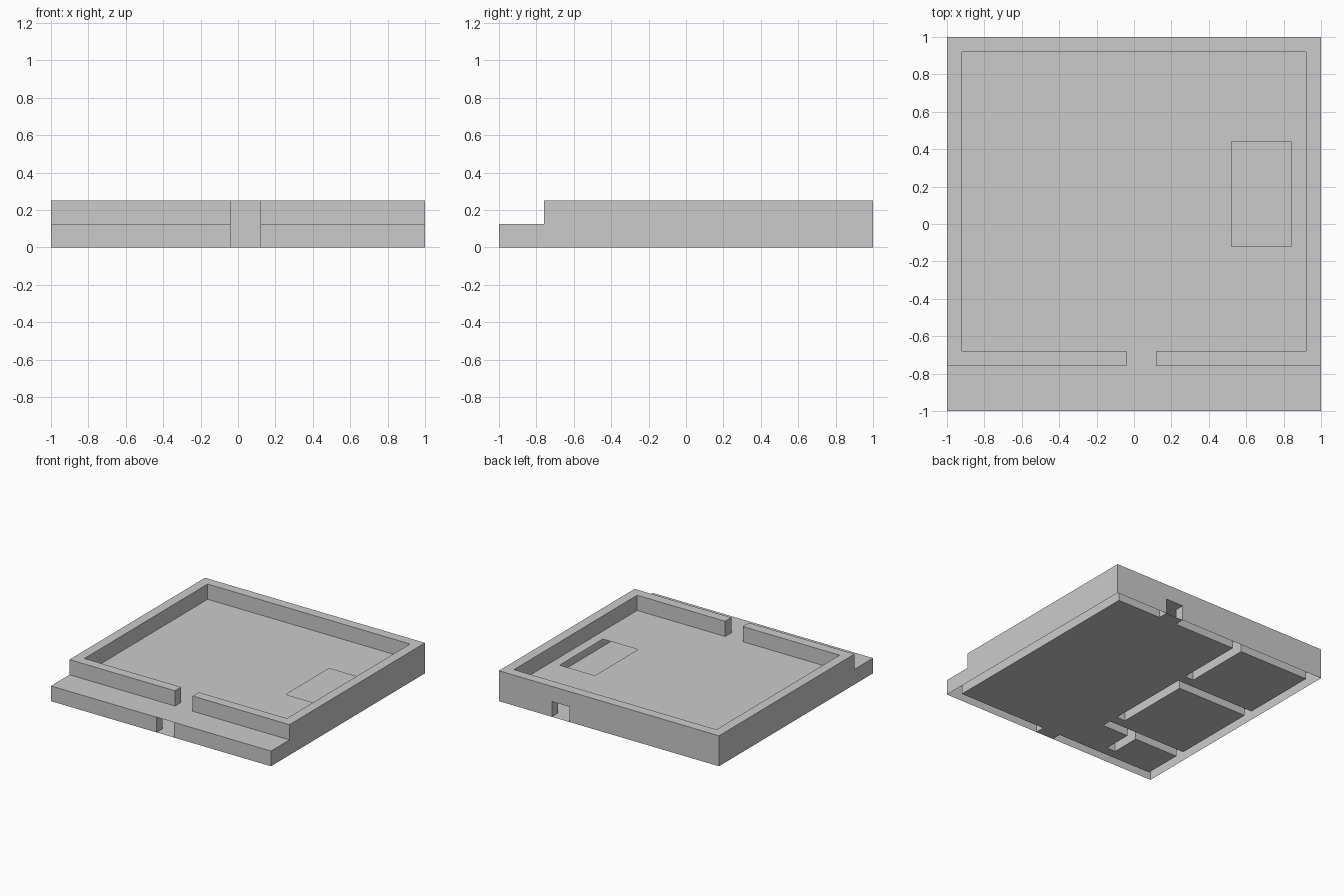
import bpy, bmesh, math

if "Cube" in bpy.data.objects:
    bpy.data.objects.remove(bpy.data.objects["Cube"])

T = 0.08      # wall thickness
MID = 0.125   # storey height


def inside(x, y, rects):
    return any(a < x < b and c < y < d for a, b, c, d in rects)


def plan_mesh(name, extent, walls, openings, holes, z0, z1, capped):
    """Floor plan of rectangles (x0, x1, y0, y1) raised into walls with floors between.
    Walls stay hollow underneath."""
    x0, x1, y0, y1 = extent
    rects = [extent] + walls + openings + holes
    xs = sorted({v for r in rects for v in r[:2] if x0 <= v <= x1})
    ys = sorted({v for r in rects for v in r[2:] if y0 <= v <= y1})

    def is_wall(x, y):
        return inside(x, y, walls) and not inside(x, y, openings)

    bm = bmesh.new()

    def face(*pts):
        bm.faces.new([bm.verts.new(p) for p in pts])

    e = 0.004
    for a, b in zip(xs, xs[1:]):
        for c, d in zip(ys, ys[1:]):
            mx, my = (a + b) / 2, (c + d) / 2
            if not is_wall(mx, my):
                if not inside(mx, my, holes):
                    face((a, c, z0), (b, c, z0), (b, d, z0), (a, d, z0))
                continue
            if capped:
                face((a, c, z1), (b, c, z1), (b, d, z1), (a, d, z1))
            # a side face wherever the neighbour is not wall
            sides = [((a, c), (b, c), (mx, c - e)), ((b, c), (b, d), (b + e, my)),
                     ((b, d), (a, d), (mx, d + e)), ((a, d), (a, c), (a - e, my))]
            for p, q, n in sides:
                if not is_wall(*n):
                    face((*p, z0), (*q, z0), (*q, z1), (*p, z1))
    bmesh.ops.remove_doubles(bm, verts=bm.verts, dist=1e-4)
    bmesh.ops.dissolve_limit(bm, angle_limit=math.radians(1), verts=bm.verts, edges=bm.edges)
    mesh = bpy.data.meshes.new(name)
    bm.to_mesh(mesh)
    bm.free()
    ob = bpy.data.objects.new(name, mesh)
    bpy.context.collection.objects.link(ob)
    return ob


def ring(x0, x1, y0, y1):
    return [(x0, x0 + T, y0, y1), (x1 - T, x1, y0, y1),
            (x0, x1, y0, y0 + T), (x0, x1, y1 - T, y1)]


# Ground storey: outer walls, room partitions and doorways
partitions = [
    (-0.28, -0.20, 0.36, 0.92),
    (-0.28, -0.20, -0.44, 0.28),
    (-0.92, -0.20, 0.20, 0.28),
    (-0.92, -0.20, -0.60, -0.52),
    (-0.52, -0.44, -0.84, -0.60),
]
plan_mesh("ground_storey", (-1, 1, -1, 1), ring(-1, 1, -1, 1) + partitions,
          [(-0.04, 0.12, -1, -0.92), (0.36, 0.52, 0.92, 1)], [], 0, MID, False)

# Deck between storeys with the stairwell opening
plan_mesh("upper_deck", (-1, 1, -1, 1), [], [],
          [(0.52, 0.84, -0.12, 0.44)], MID, MID, False)

# Upper parapet walls, set back behind the front terrace
upper = plan_mesh("upper_walls", (-1, 1, -0.76, 1), ring(-1, 1, -0.76, 1),
                  [(-0.04, 0.12, -0.76, -0.68)],
                  [(-1, 1, -0.76, 1)], MID, 0.25, True)
